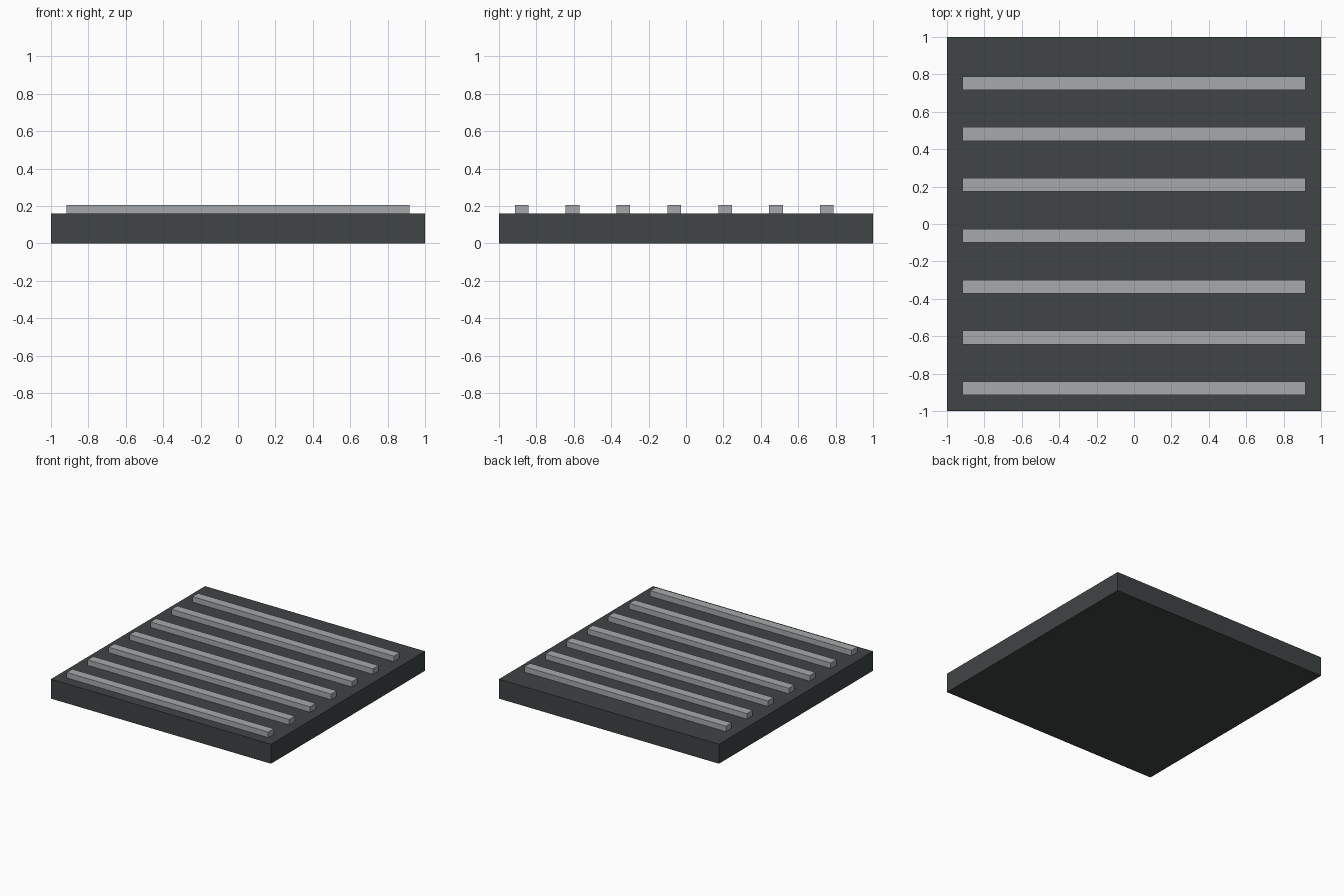
import bpy

if "Cube" in bpy.data.objects:
    bpy.data.objects.remove(bpy.data.objects["Cube"])


def material(name, rgb):
    m = bpy.data.materials.new(name)
    m.diffuse_color = (*rgb, 1.0)
    m.use_nodes = True
    m.node_tree.nodes["Principled BSDF"].inputs["Base Color"].default_value = m.diffuse_color
    return m


def box(name, size, center, mat):
    bpy.ops.mesh.primitive_cube_add(size=1, location=center)
    ob = bpy.context.object
    ob.name = name
    ob.scale = size
    bpy.ops.object.transform_apply(location=False, rotation=False, scale=True)
    ob.data.materials.append(mat)
    return ob


dark = material("dark_grey", (0.05, 0.058, 0.058))
light = material("light_grey", (0.38, 0.40, 0.41))

# Base slab
BASE_H = 0.16
box("base_slab", (2, 2, BASE_H), (0, 0, BASE_H / 2), dark)

# Row of raised slats, set slightly towards the front
COUNT, STEP, FIRST_Y = 7, 0.272, -0.879
SLAT = (1.832, 0.073, 0.045)
for i in range(COUNT):
    box(f"slat_{i + 1}", SLAT, (0, FIRST_Y + i * STEP, BASE_H + SLAT[2] / 2), light)
